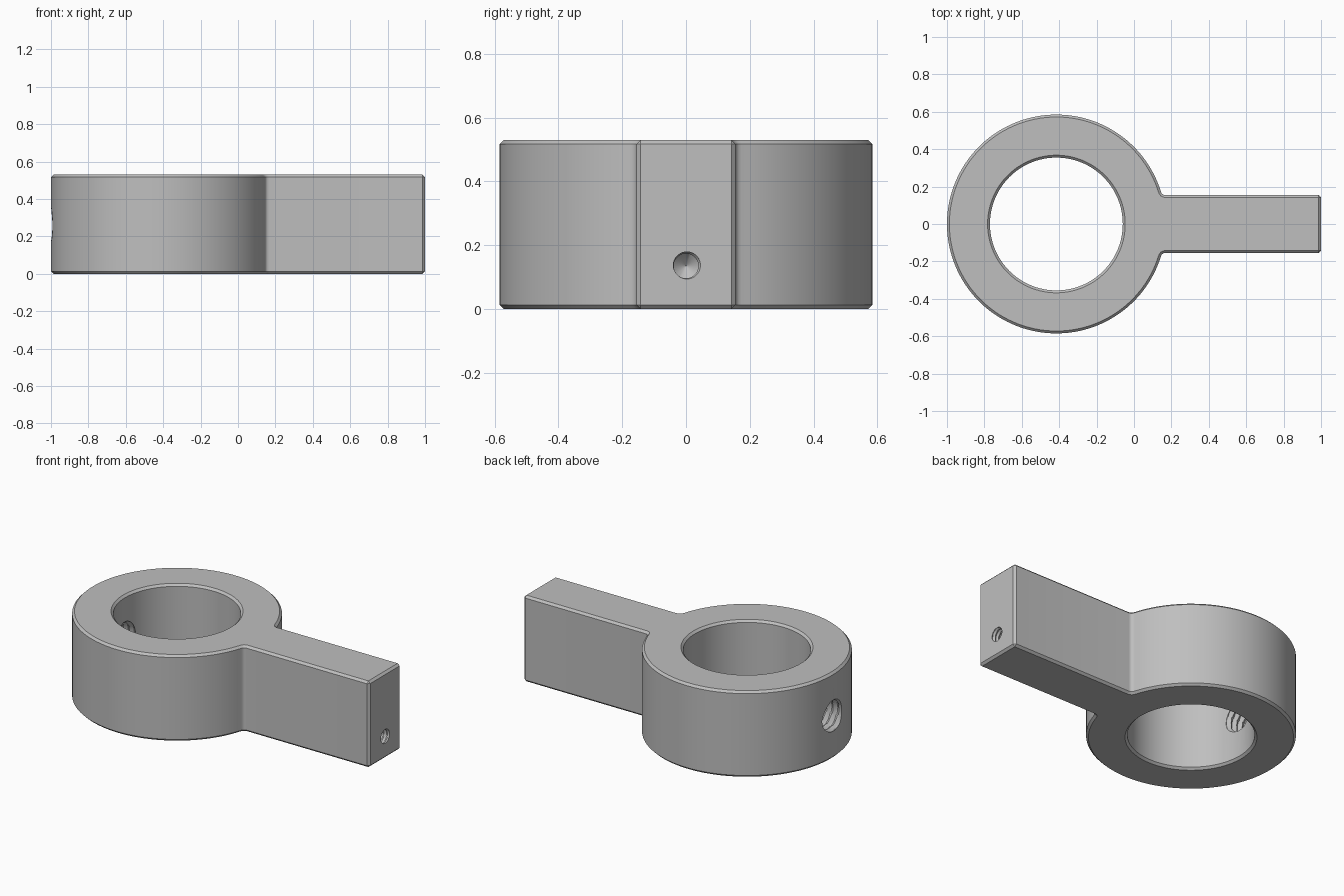
import bpy, bmesh
from math import sin, cos, pi, asin, sqrt, tau
from mathutils import Matrix, Vector

if "Cube" in bpy.data.objects:
    bpy.data.objects.remove(bpy.data.objects["Cube"])

HEIGHT, RING_X, RING_R, BORE_R = 0.53, -0.415, 0.585, 0.355
ARM_HALF, FILLET, CHAMFER = 0.155, 0.019, 0.013

steel = bpy.data.materials.new("plain grey metal")
steel.use_nodes = True
GREY = (0.52, 0.52, 0.52, 1)
steel.diffuse_color = GREY
steel.node_tree.nodes["Principled BSDF"].inputs["Base Color"].default_value = GREY


def add_object(name, bm):
    bmesh.ops.recalc_face_normals(bm, faces=bm.faces)
    mesh = bpy.data.meshes.new(name)
    bm.to_mesh(mesh)
    bm.free()
    mesh.materials.append(steel)
    ob = bpy.data.objects.new(name, mesh)
    bpy.context.collection.objects.link(ob)
    return ob


def revolve(name, stations, radius, sides, matrix):
    """Closed solid around local z; radius depends on station and angle."""
    bm = bmesh.new()
    rings = []
    for s in stations:
        ring = []
        for j in range(sides):
            a = tau * j / sides
            r = radius(s, a)
            ring.append(bm.verts.new(matrix @ Vector((r * cos(a), r * sin(a), s))))
        rings.append(ring)
    for lo, hi in zip(rings, rings[1:]):
        for j in range(sides):
            k = (j + 1) % sides
            bm.faces.new((lo[j], lo[k], hi[k], hi[j]))
    bm.faces.new(rings[0])
    bm.faces.new(rings[-1])
    return add_object(name, bm)


def threaded_cutter(name, start_x, z, length, minor, depth, pitch, tip=0):
    """Helical thread running along +x, optionally ending in a drill point."""
    count = round(length / pitch * 8)
    stations = [length * i / count for i in range(count + 1)]
    if tip:
        stations.append(length + tip)

    def radius(s, a):
        if s > length:
            return 0.001
        phase = (s / pitch - a / tau) % 1
        return minor + depth * (1 - abs(2 * phase - 1))

    place = Matrix.Translation((start_x, 0, z)) @ Matrix.Rotation(pi / 2, 4, "Y")
    return revolve(name, stations, radius, 32, place)


# Outline: arm side, filleted junction, then around the ring
join_y = ARM_HALF + FILLET
join = asin(join_y / RING_R)
p0 = Vector((RING_X + RING_R * cos(join), join_y))
p1 = Vector((RING_X + sqrt(RING_R**2 - ARM_HALF**2), ARM_HALF))
p2 = p1 + Vector((FILLET, 0))
blend = [p2.lerp(p1, t).lerp(p1.lerp(p0, t), t) for t in (0, 0.25, 0.5, 0.75)]
arc = [Vector((RING_X + RING_R * cos(a), RING_R * sin(a)))
       for a in (join + (tau - 2 * join) * i / 128 for i in range(129))]
mirrored = [Vector((p.x, -p.y)) for p in reversed(blend)]
outline = [Vector((1, ARM_HALF))] + blend + arc + mirrored + [Vector((1, -ARM_HALF))]

# Ring and arm in one extruded body with chamfered rims
bm = bmesh.new()
base = bm.faces.new([bm.verts.new((p.x, p.y, 0)) for p in outline])
top = bmesh.ops.extrude_face_region(bm, geom=[base])["geom"]
bmesh.ops.translate(bm, vec=(0, 0, HEIGHT),
                    verts=[v for v in top if isinstance(v, bmesh.types.BMVert)])
body = add_object("ring_with_arm", bm)
bevel = body.modifiers.new("rim chamfer", "BEVEL")
bevel.width = CHAMFER
bevel.segments = 1
bevel.limit_method = "ANGLE"
bevel.angle_limit = 1.0

# Bore cutter flares at both ends for the inner chamfers
flare = [-0.1, 0, CHAMFER, HEIGHT - CHAMFER, HEIGHT, HEIGHT + 0.1]
bore = revolve("bore_cutter", flare,
               lambda s, a: BORE_R + max(0, CHAMFER - s, s - HEIGHT + CHAMFER),
               128, Matrix.Translation((RING_X, 0, 0)))
# Set-screw hole through the ring wall, blind hole in the arm end
set_screw = threaded_cutter("set_screw_cutter", -1.05, HEIGHT / 2, 0.4,
                            0.086, 0.019, 0.04)
blind = threaded_cutter("arm_hole_cutter", 1.02, 0.135, 0.3, 0.038, 0.009, 0.024, 0.03)
blind.data.transform(Matrix.Translation((2.04, 0, 0)) @ Matrix.Scale(-1, 4, (1, 0, 0)))
blind.data.flip_normals()

for cutter in (bore, set_screw, blind):
    mod = body.modifiers.new(cutter.name, "BOOLEAN")
    mod.operation = "DIFFERENCE"
    mod.solver = "EXACT"
    mod.object = cutter

# Apply the cuts, remove the cutters and smooth the curved walls
bpy.context.view_layer.update()
result = bpy.data.meshes.new_from_object(
    body.evaluated_get(bpy.context.evaluated_depsgraph_get()))
body.modifiers.clear()
body.data = result
for cutter in (bore, set_screw, blind):
    bpy.data.objects.remove(cutter)
bpy.ops.object.select_all(action="DESELECT")
body.select_set(True)
bpy.context.view_layer.objects.active = body
bpy.ops.object.shade_smooth_by_angle(angle=0.5)
